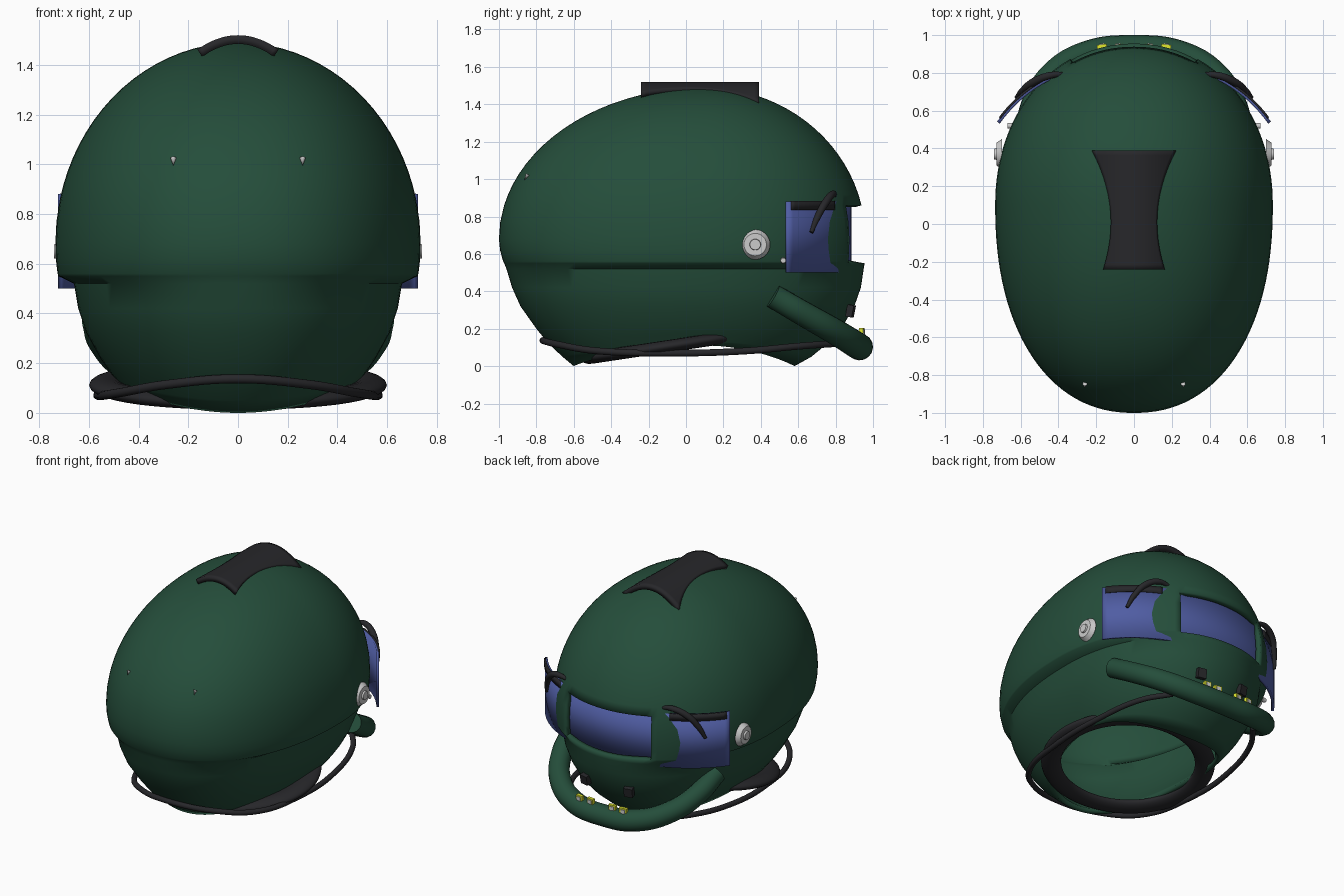
import bpy, bmesh, math

if "Cube" in bpy.data.objects:
    bpy.data.objects.remove(bpy.data.objects["Cube"])


def material(name, rgb):
    m = bpy.data.materials.new(name)
    m.diffuse_color = (*rgb, 1)
    m.use_nodes = True
    m.node_tree.nodes["Principled BSDF"].inputs["Base Color"].default_value = m.diffuse_color
    return m


GREEN = material("green", (0.018, 0.075, 0.043))
BLACK = material("black", (0.02, 0.02, 0.023))
BLUE = material("blue", (0.08, 0.11, 0.37))
YELLOW = material("yellow", (0.75, 0.8, 0.03))
PALE = material("pale", (0.75, 0.75, 0.75))


def smooth(ob, mat, angle=45):
    ob.data.materials.append(mat)
    bpy.ops.object.select_all(action='DESELECT')
    ob.select_set(True)
    bpy.context.view_layer.objects.active = ob
    bpy.ops.object.shade_smooth_by_angle(angle=math.radians(angle))
    return ob


def from_bmesh(name, bm, mat, thickness=0, offset=-1):
    bmesh.ops.recalc_face_normals(bm, faces=bm.faces)
    me = bpy.data.meshes.new(name)
    bm.to_mesh(me)
    bm.free()
    ob = bpy.data.objects.new(name, me)
    bpy.context.collection.objects.link(ob)
    smooth(ob, mat)
    if thickness:
        mod = ob.modifiers.new("thickness", 'SOLIDIFY')
        mod.thickness, mod.offset = thickness, offset
    return ob


def sheet(name, nu, nv, fn, mat, thickness):
    bm = bmesh.new()
    g = [[bm.verts.new(fn(i / nu, j / nv)) for j in range(nv + 1)] for i in range(nu + 1)]
    for i in range(nu):
        for j in range(nv):
            bm.faces.new((g[i][j], g[i + 1][j], g[i + 1][j + 1], g[i][j + 1]))
    return from_bmesh(name, bm, mat, thickness, 0)


def tube(name, pts, radius, mat, radii=None):
    cu = bpy.data.curves.new(name, 'CURVE')
    cu.dimensions = '3D'
    cu.bevel_depth, cu.bevel_resolution, cu.resolution_u = radius, 6, 10
    cu.use_fill_caps = True
    sp = cu.splines.new('BEZIER')
    sp.bezier_points.add(len(pts) - 1)
    for k, (bp, p) in enumerate(zip(sp.bezier_points, pts)):
        bp.co = p
        bp.handle_left_type = bp.handle_right_type = 'AUTO'
        bp.radius = radii[k] if radii else 1
    cu.materials.append(mat)
    ob = bpy.data.objects.new(name, cu)
    bpy.context.collection.objects.link(ob)
    return ob


def mirrored(half):
    """Half path ending on x = 0, continued on the other side."""
    return half + [(-x, y, z) for x, y, z in reversed(half[:-1])]


def box(name, loc, size, mat, rot=(0, 0, 0)):
    bpy.ops.mesh.primitive_cube_add(size=1, location=loc, rotation=rot)
    ob = bpy.context.object
    ob.name, ob.scale = name, size
    ob.data.materials.append(mat)


def disc(name, loc, r1, r2, depth, side, mat):
    bpy.ops.mesh.primitive_cone_add(vertices=32, radius1=r1, radius2=r2, depth=depth,
                                    location=loc, rotation=(0, side * math.pi / 2, 0))
    bpy.context.object.name = name
    smooth(bpy.context.object, mat)


# Shell: superelliptic rings (z, back y, front y, half width), stepped below the equator
rings = [(0.0, -.60, .58, .475), (.05, -.66, .67, .49), (.12, -.735, .755, .52),
         (.2, -.80, .83, .555), (.32, -.885, .90, .61), (.42, -.93, .935, .643),
         (.52, -.96, .95, .66), (.55, -.972, .955, .722), (.56, -.978, .955, .726),
         (.62, -.994, .958, .733)]
for deg in [0, 6.4, 12.84] + [12.84 + 76 * k / 18 for k in range(1, 19)]:
    c, s = math.cos(math.radians(deg)), math.sin(math.radians(deg))
    rings.append((.68 + .81 * s, .1 - 1.1 * c, .1 + .86 * c, .735 * c))
N = 120
bm = bmesh.new()
rows = []
for z, yb, yf, w in rings:
    row = []
    for i in range(N):
        a = 2 * math.pi * i / N
        ca, sa = math.cos(a), math.sin(a)
        lift = .11 * ca ** 2 * (max(0, .36 - z) / .36) ** 2
        reach, p = (yf - .1, 2.08) if sa > 0 else (.1 - yb, 2.22)
        k = (abs(ca) ** p + abs(sa) ** p) ** (-1 / p)
        row.append(bm.verts.new((w * ca * k, .1 + reach * sa * k, z + lift)))
    rows.append(row)
for lo, hi in zip(rows, rows[1:]):
    for i in range(N):
        j = (i + 1) % N
        mid = (lo[i].co + hi[j].co) / 2
        # face opening
        if .552 < mid.z < .86 and mid.y > 0 and abs(mid.x) < .33:
            continue
        bm.faces.new((lo[i], lo[j], hi[j], hi[i]))
bm.faces.new(rows[-1])
from_bmesh("helmet_shell", bm, GREEN, .035)


# Visor: shallow arc that runs inside the opening and outside the shell at the sides
def visor_y(x):
    return .875 - .5 * x * x - .59 * x ** 6


def visor_point(u, v):
    x = -.718 + 1.436 * u
    return (x, visor_y(x), .5 + .38 * v)


sheet("visor", 64, 1, visor_point, BLUE, .018)


# Crown strip: arched pad with waisted sides
def strip_point(u, v):
    y = -.24 + .63 * v
    d = y - .01
    half = .115 + (.67 if d > 0 else .62) * d * d
    x = half * (2 * u - 1)
    return (x, y, 1.502 - 2.3 * x * x)


sheet("crown_strip", 24, 24, strip_point, BLACK, .035)

# Chin guard tube
tube("chin_guard", mirrored([(.565, .465, .375), (.535, .62, .285), (.43, .79, .188),
                             (.24, .90, .12), (0, .928, .103)]), .072, GREEN,
     [.9, .93, .97, 1, 1, 1, .97, .93, .9])

# Neck roll and cable around the bottom edge
bpy.ops.mesh.primitive_torus_add(major_radius=.5, minor_radius=.065, major_segments=80,
                                 minor_segments=16, location=(0, -.06, .112),
                                 rotation=(math.atan(.15), 0, 0))
neck = bpy.context.object
neck.name, neck.scale = "neck_roll", (1.06, .9, .5)
smooth(neck, BLACK)
tube("cable", mirrored([(.34, .79, .12), (.46, .62, .108), (.545, .3, .08), (.555, -.1, .07),
                        (.47, -.48, .082), (.28, -.68, .115), (0, -.765, .137)]), .018, BLACK)

for s in (-1, 1):
    side = "right" if s > 0 else "left"

    # Dark band on the upper edge of each visor wing
    def band_point(u, v, s=s):
        x = .42 + .285 * u
        return (s * (x + .006), visor_y(x) + .007, .835 + .048 * v)

    sheet("visor_band_" + side, 20, 1, band_point, BLACK, .012)

    # Curved strap over each visor wing
    tube("visor_strap_" + side, [(s * .36, .795, .91), (s * .45, .785, .92), (s * .535, .75, .88),
                                 (s * .59, .705, .80), (s * .622, .67, .715)], .021, BLACK,
         [.5, .9, 1, .85, .5])

    # Side pivot bolts
    disc("pivot_" + side, (s * .714, .37, .65), .08, .06, .03, s, PALE)
    disc("pivot_cap_" + side, (s * .73, .37, .65), .032, .028, .02, s, PALE)
    disc("small_knob_" + side, (s * .655, .52, .565), .016, .014, .03, s, PALE)

    # Rear studs
    bpy.ops.mesh.primitive_cone_add(vertices=16, radius1=.012, depth=.035,
                                    location=(s * .26, -.855, 1.01), rotation=(math.radians(150), 0, 0))
    bpy.context.object.name = "rear_stud_" + side
    smooth(bpy.context.object, PALE)

    # Chin vents and lamps
    box("chin_vent_" + side, (s * .17, .88, .295), (.06, .035, .065), BLACK, (-.2, 0, -s * .2))
    for x in (.085, .17):
        box("lamp_" + side, (s * x, .94, .185), (.052, .022, .04), YELLOW, (0, 0, -s * .15))
        box("lamp_base_" + side, (s * x, .943, .180), (.03, .026, .03), PALE, (0, 0, -s * .15))
